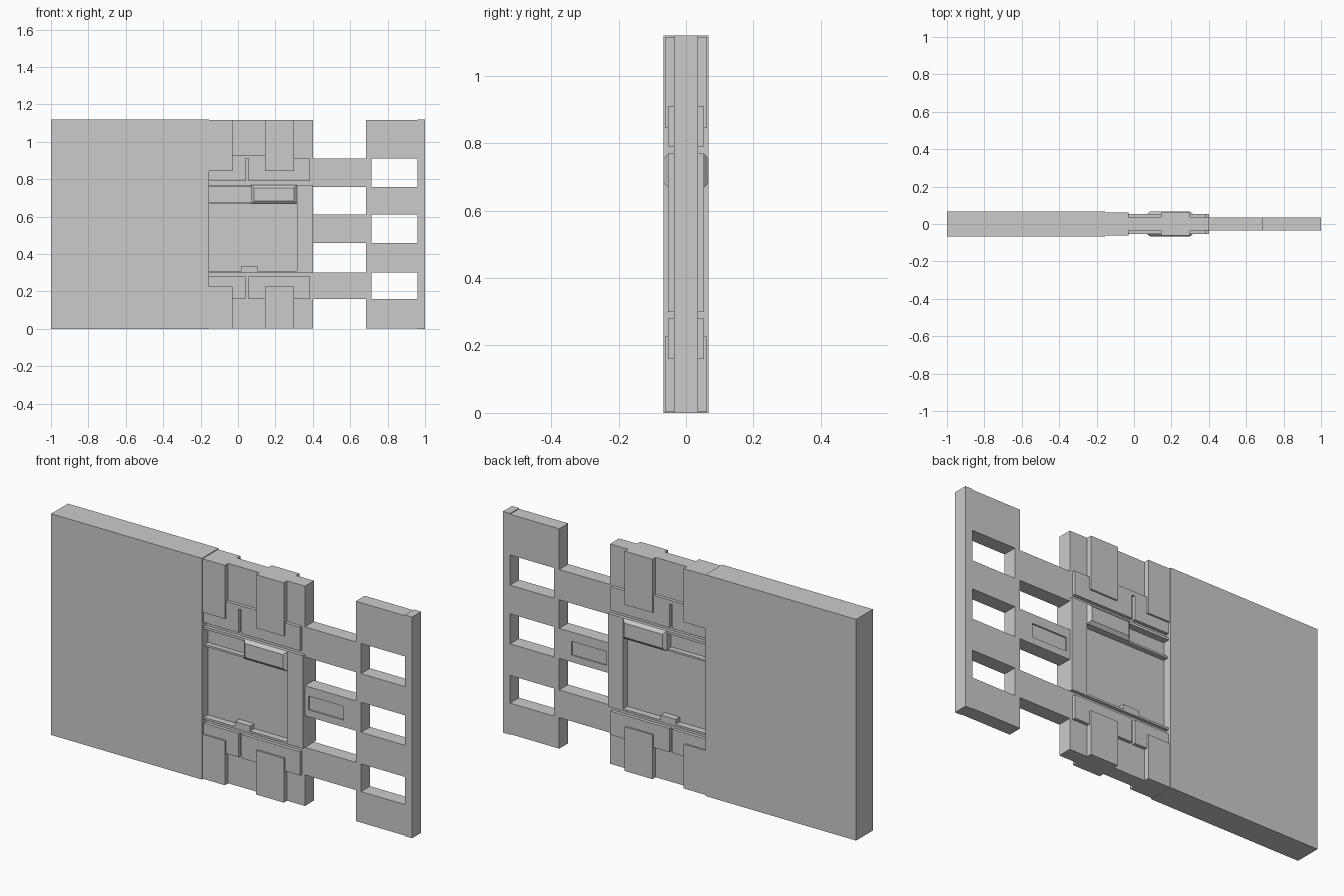
import bpy
import bmesh

cube = bpy.data.objects.get("Cube")
if cube:
    bpy.data.objects.remove(cube, do_unlink=True)

# Half thickness of each kind of cell
HALF = {".": 0.0, "w": 0.02, "l": 0.029, "c": 0.036, "r": 0.046, "f": 0.053}
PAD, SLAB = 0.062, 0.067
BOTTOM, TOP = 0.003, 1.116


def finish(name, bm):
    bmesh.ops.remove_doubles(bm, verts=bm.verts, dist=1e-5)
    bmesh.ops.recalc_face_normals(bm, faces=bm.faces)
    mesh = bpy.data.meshes.new(name)
    bm.to_mesh(mesh)
    bm.free()
    obj = bpy.data.objects.new(name, mesh)
    bpy.context.collection.objects.link(obj)
    return obj


def quad(bm, *points):
    bm.faces.new([bm.verts.new(p) for p in points])


def relief(name, xs, zs, rows):
    """Stepped panel, alike on front and back; rows run from bottom to top."""
    bm = bmesh.new()

    def half(i, j):
        inside = 0 <= j < len(rows) and 0 <= i < len(rows[j])
        return HALF[rows[j][i]] if inside else 0.0

    def wall(p, q, a, b):
        low, high = sorted((a, b))
        if high == low:
            return
        spans = [(low, high), (-high, -low)] if low else [(-high, high)]
        for y0, y1 in spans:
            quad(bm, (p[0], y0, p[1]), (q[0], y0, q[1]),
                 (q[0], y1, q[1]), (p[0], y1, p[1]))

    for j in range(len(zs)):
        for i in range(len(xs)):
            h = half(i, j)
            if h:
                for y in (-h, h):
                    quad(bm, (xs[i], y, zs[j]), (xs[i + 1], y, zs[j]),
                         (xs[i + 1], y, zs[j + 1]), (xs[i], y, zs[j + 1]))
            if j + 1 < len(zs):
                wall((xs[i], zs[j]), (xs[i], zs[j + 1]), half(i - 1, j), h)
            if i + 1 < len(xs):
                wall((xs[i], zs[j]), (xs[i + 1], zs[j]), half(i, j - 1), h)
    return finish(name, bm)


def block(name, x, z, y, inset=0.0):
    """Box between the given ranges; the far y end can be inset."""
    bm = bmesh.new()
    bmesh.ops.create_cube(bm, size=1)
    for v in bm.verts:
        s = inset if v.co.y > 0 else 0.0
        v.co = (x[1] - s if v.co.x > 0 else x[0] + s,
                y[1] if v.co.y > 0 else y[0],
                z[1] - s if v.co.z > 0 else z[0] + s)
    return finish(name, bm)


def both_faces(name, x, z, y, inset=0.0):
    for label, side in (("front", -1), ("back", 1)):
        block(f"{label}_{name}", x, z, (side * y[0], side * y[1]), inset)


# Thick plain slab
block("main_slab", (-1, -0.155), (0, 1.12), (-SLAB, SLAB))

# Middle section with sunken window, raised frame, rail and small tab
relief("window_frame",
       [-0.155, 0.02, 0.07, 0.105, 0.315, 0.40],
       [BOTTOM, 0.30, 0.31, 0.335, 0.667, 0.677, 0.757, 0.77, TOP],
       ["ccccc", "fffff", "wffwf", "wwwwf", "rrwwf", "wwwwf", "fffff", "ccccc"])

# Three arms and the pierced end plate, with a sunken label on the middle arm
relief("arm_grille",
       [0.40, 0.42, 0.615, 0.685, 0.715, 0.96],
       [BOTTOM, 0.16, 0.30, 0.46, 0.495, 0.565, 0.612, 0.757, 0.91, TOP],
       ["...cc", "cccc.", "...cc", "cccc.", "clcc.", "cccc.",
        "...cc", "cccc.", "...cc"])
block("end_bar", (0.96, 1), (0, 1.12), (-HALF["c"], HALF["c"]))

# Thin plates on either side of a slot, above and below the window
for level, z in (("lower", (0.16, 0.28)), ("upper", (0.79, 0.91))):
    both_faces(level + "_inner_plate", (-0.155, 0.04), z, (0.03, HALF["f"]))
    both_faces(level + "_outer_plate", (0.055, 0.385), z, (0.03, HALF["f"]))
both_faces("plate_bridge", (-0.03, 0.145), (0.91, 0.93), (0.03, HALF["f"]))

# Raised pads at the top and bottom edges
for level, z in (("lower", (BOTTOM, 0.227)), ("upper", (0.845, TOP))):
    both_faces(level + "_inner_pad", (-0.155, -0.03), z, (0.03, PAD))
    both_faces(level + "_outer_pad", (0.145, 0.30), z, (0.03, PAD))

# Chamfered catch in the upper corner of the window
both_faces("catch_body", (0.07, 0.315), (0.667, 0.77), (0.01, HALF["f"]))
both_faces("catch_cap", (0.07, 0.315), (0.667, 0.77), (HALF["f"], SLAB), 0.016)
